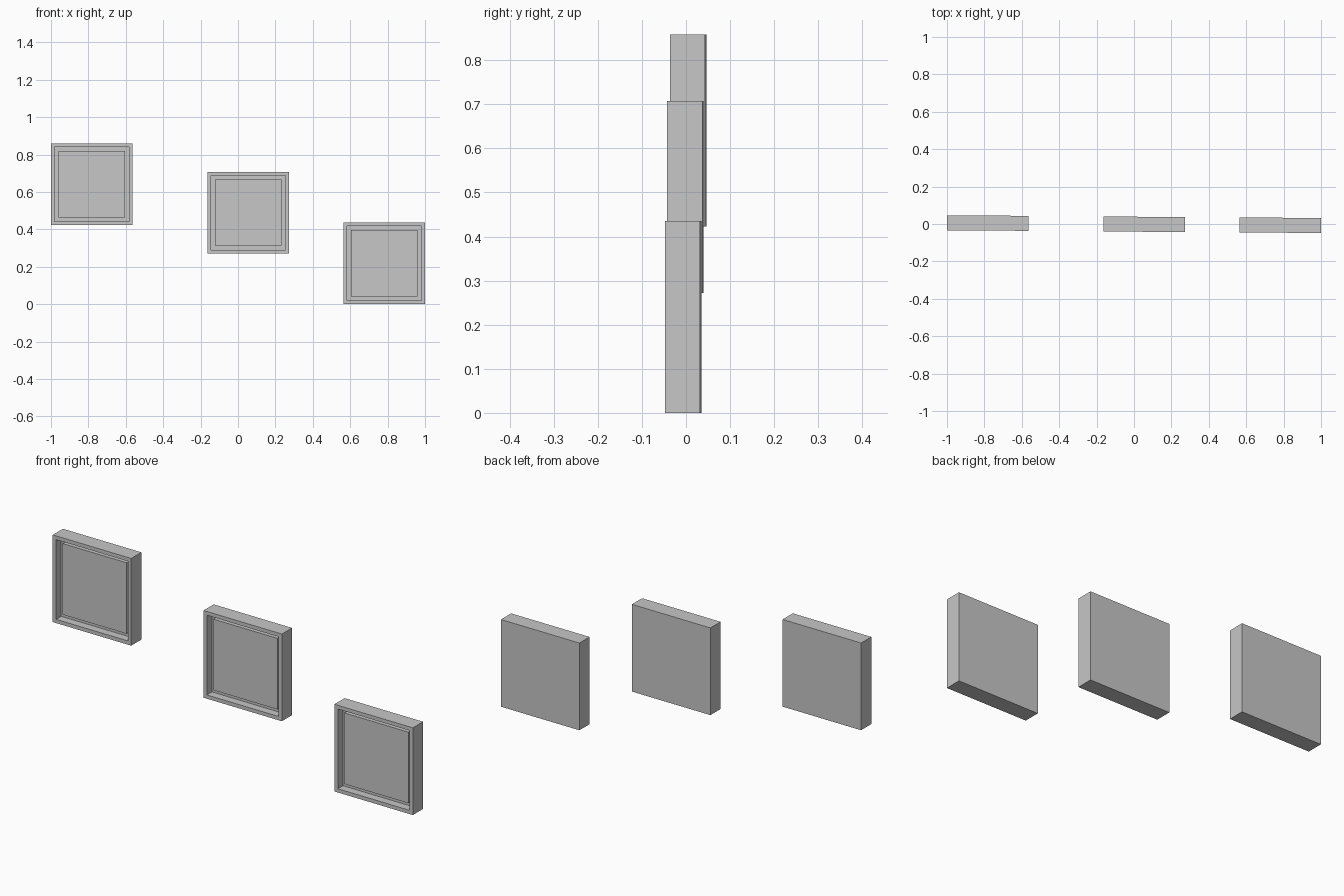
import bpy
import bmesh
from mathutils import Matrix

cube = bpy.data.objects.get("Cube")
if cube:
    bpy.data.objects.remove(cube, do_unlink=True)

SIZE, DEPTH = 0.4355, 0.08
BORDER, GAP = 0.0265, 0.0305
RECESS, RAISE = 0.04, 0.019
TILT = -0.0074  # slight turn of the whole row

grey = bpy.data.materials.new("plain grey")
grey.use_nodes = True
colour = (0.57, 0.57, 0.57, 1)
grey.diffuse_color = colour
grey.node_tree.nodes["Principled BSDF"].inputs["Base Color"].default_value = colour


def square_frame(name, x, y, bottom):
    """Square box whose front has a sunk channel around a raised panel."""
    bm = bmesh.new()
    bmesh.ops.create_cube(bm, size=1, matrix=Matrix.Diagonal((SIZE, DEPTH, SIZE, 1)))
    bm.normal_update()
    front = min(bm.faces, key=lambda f: f.calc_center_median().y)

    # Border, then channel floor, then raised centre panel
    for width, push in ((BORDER, RECESS), (GAP, -RAISE)):
        bmesh.ops.inset_individual(bm, faces=[front], thickness=width)
        moved = bmesh.ops.extrude_discrete_faces(bm, faces=[front])
        front = moved["faces"][0]
        bmesh.ops.translate(bm, verts=front.verts, vec=(0, push, 0))
        bm.normal_update()

    mesh = bpy.data.meshes.new(name)
    bm.to_mesh(mesh)
    bm.free()
    mesh.materials.append(grey)
    obj = bpy.data.objects.new(name, mesh)
    obj.location = (x, y, bottom + SIZE / 2)
    obj.rotation_euler.z = TILT
    bpy.context.collection.objects.link(obj)


# Three frames stepping down from right to left of the model
square_frame("upper_frame", -0.782, 0.005, 0.423)
square_frame("middle_frame", 0.055, -0.0015, 0.272)
square_frame("lower_frame", 0.782, -0.0065, 0)
